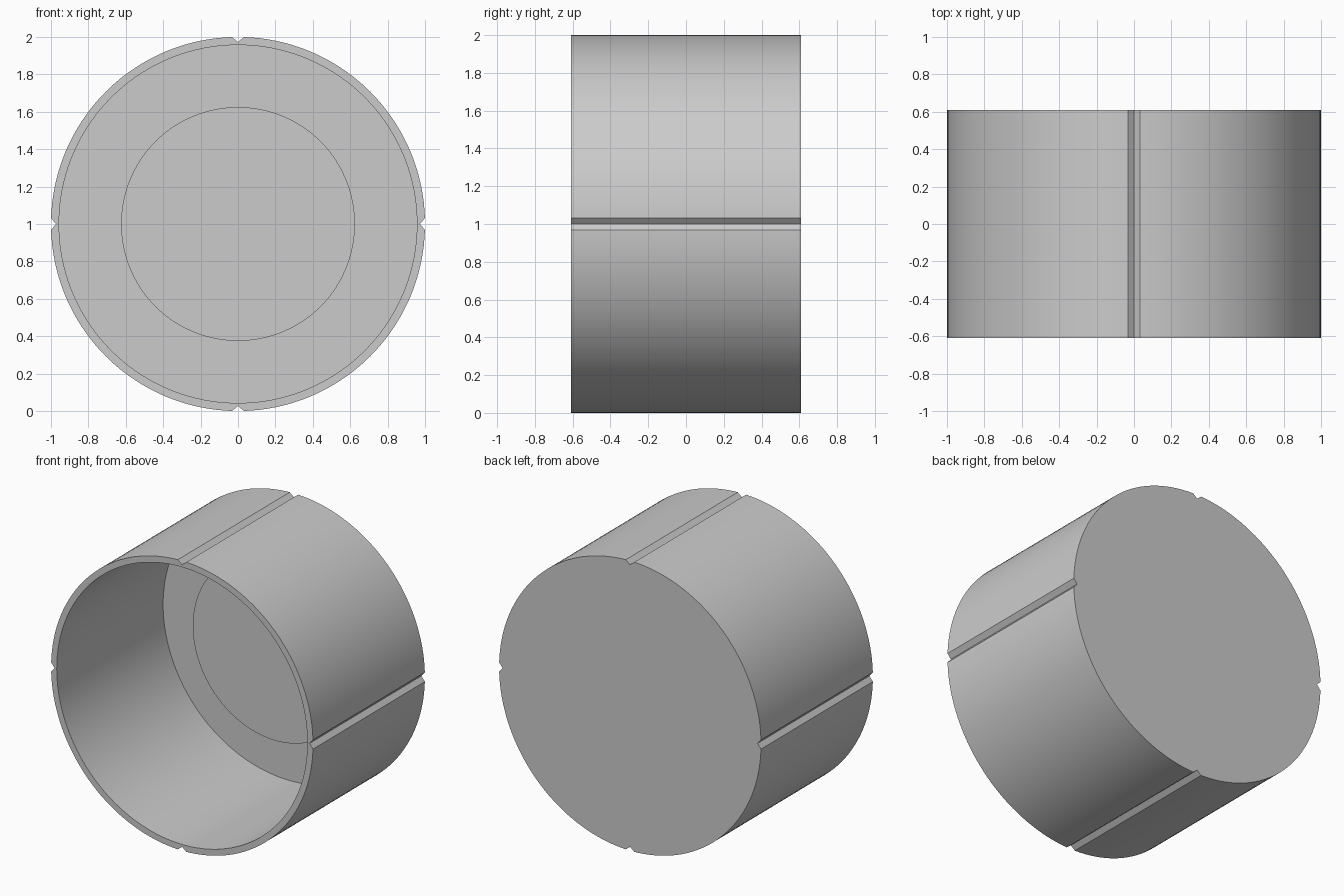
import bpy
import bmesh
import math

cube = bpy.data.objects.get("Cube")
if cube:
    bpy.data.objects.remove(cube, do_unlink=True)

# Plain grey plastic
grey = bpy.data.materials.new("plain grey")
grey.use_nodes = True
colour = (0.6, 0.6, 0.6, 1)
grey.diffuse_color = colour
grey.node_tree.nodes["Principled BSDF"].inputs["Base Color"].default_value = colour

HALF_DEPTH = 0.61
GROOVE_HALF = 0.032    # half angle of each groove
GROOVE_DEPTH = 0.027
STEPS = 36             # arc segments between grooves

# Angles round the cup, with three extra points at each groove
angles = []
for quarter in range(4):
    start = quarter * math.pi / 2
    angles.append((start, True))
    span = math.pi / 2 - 2 * GROOVE_HALF
    for i in range(STEPS + 1):
        angles.append((start + GROOVE_HALF + span * i / STEPS, False))


def ring(bm, radius, y, grooved=False):
    verts = []
    for angle, in_groove in angles:
        r = radius - GROOVE_DEPTH if grooved and in_groove else radius
        verts.append(bm.verts.new((r * math.cos(angle), y, 1 + r * math.sin(angle))))
    return verts


# Cup shell: outer wall, rim, inner wall, floor and raised central boss
bm = bmesh.new()
sections = [
    (1.0, HALF_DEPTH, True),
    (1.0, -HALF_DEPTH, True),
    (0.957, -HALF_DEPTH, False),
    (0.957, 0.55, False),
    (0.625, 0.55, False),
    (0.625, 0.40, False),
]
rings = [ring(bm, *section) for section in sections]
count = len(angles)
for a, b in zip(rings, rings[1:]):
    for i in range(count):
        j = (i + 1) % count
        bm.faces.new((a[i], a[j], b[j], b[i]))
bm.faces.new(rings[0])
bm.faces.new(rings[-1])
bmesh.ops.recalc_face_normals(bm, faces=bm.faces[:])

mesh = bpy.data.meshes.new("grooved_cup")
bm.to_mesh(mesh)
bm.free()
mesh.materials.append(grey)
cup = bpy.data.objects.new("grooved_cup", mesh)
bpy.context.collection.objects.link(cup)

# Smooth walls with crisp rim and groove edges
bpy.ops.object.select_all(action="DESELECT")
cup.select_set(True)
bpy.context.view_layer.objects.active = cup
bpy.ops.object.shade_smooth_by_angle(angle=math.radians(25))
